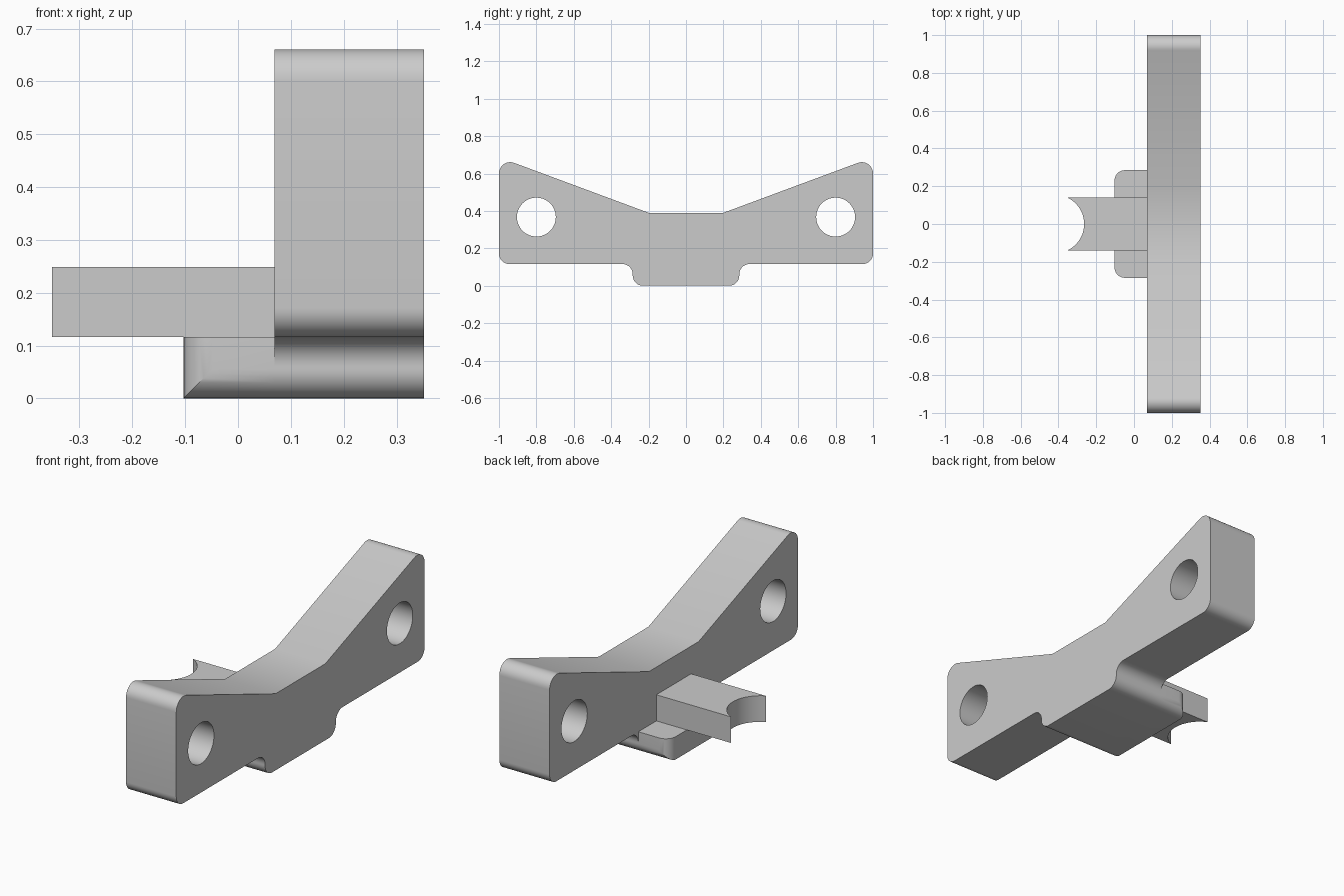
import bpy
import bmesh
import math
from mathutils import Vector

if "Cube" in bpy.data.objects:
    bpy.data.objects.remove(bpy.data.objects["Cube"])

# Single grey finish
grey = bpy.data.materials.new("plain grey")
grey.use_nodes = True
colour = (0.6, 0.6, 0.6, 1)
grey.diffuse_color = colour
grey.node_tree.nodes["Principled BSDF"].inputs["Base Color"].default_value = colour


def rounded(corners, steps=10):
    """Outline from (u, v, radius) corners, each replaced by an arc."""
    points = []
    for i, (u, v, r) in enumerate(corners):
        p = Vector((u, v))
        if r == 0:
            points.append(p)
            continue
        to_prev = (Vector(corners[i - 1][:2]) - p).normalized()
        to_next = (Vector(corners[(i + 1) % len(corners)][:2]) - p).normalized()
        half = to_prev.angle(to_next) / 2
        centre = p + (to_prev + to_next).normalized() * r / math.sin(half)
        tangent = r / math.tan(half)
        a = p + to_prev * tangent - centre
        b = p + to_next * tangent - centre
        sweep = math.pi - 2 * half
        for k in range(steps + 1):
            t = sweep * k / steps
            points.append(centre + (a * math.sin(sweep - t) + b * math.sin(t)) / math.sin(sweep))
    return points


def circle(cu, cv, r, n=48):
    return [(cu + r * math.cos(math.tau * k / n), cv + r * math.sin(math.tau * k / n))
            for k in range(n)]


def slab(name, outline, axis, low, high):
    """Extrude an outline along x (outline in y, z) or z (outline in x, y)."""
    def place(u, v, w):
        return (w, u, v) if axis == "x" else (u, v, w)
    bm = bmesh.new()
    base = bm.faces.new([bm.verts.new(place(u, v, low)) for u, v in outline])
    new = bmesh.ops.extrude_face_region(bm, geom=[base], use_keep_orig=True)["geom"]
    shift = Vector(place(0, 0, high - low))
    bmesh.ops.translate(bm, vec=shift, verts=[g for g in new if isinstance(g, bmesh.types.BMVert)])
    bmesh.ops.recalc_face_normals(bm, faces=bm.faces)
    mesh = bpy.data.meshes.new(name)
    bm.to_mesh(mesh)
    bm.free()
    mesh.materials.append(grey)
    obj = bpy.data.objects.new(name, mesh)
    bpy.context.collection.objects.link(obj)
    return obj


def activate(obj):
    bpy.ops.object.select_all(action="DESELECT")
    obj.select_set(True)
    bpy.context.view_layer.objects.active = obj


def carve(target, cutter, operation):
    mod = target.modifiers.new("carve", "BOOLEAN")
    mod.operation = operation
    mod.solver = "EXACT"
    mod.object = cutter
    activate(target)
    bpy.ops.object.modifier_apply(modifier=mod.name)
    bpy.data.objects.remove(cutter)


PLATE_X, BACK_X, FOOT_X = 0.069, 0.352, -0.103
FOOT_Y, FOOT_TOP, R = 0.285, 0.116, 0.055

# Winged plate: right half of the outline, then mirrored
half = [(FOOT_Y, 0, R), (FOOT_Y, FOOT_TOP, R), (1, FOOT_TOP, R),
        (1, 0.687, 0.06), (0.2, 0.39, 0)]
mirrored = [(-u, v, r) for u, v, r in reversed(half)]
plate = slab("winged_plate", rounded(half + mirrored), "x", PLATE_X, BACK_X)

# Bolt holes
for side in (-1, 1):
    hole = slab("hole_cutter", circle(side * 0.8, 0.367, 0.104), "x", 0, 0.5)
    carve(plate, hole, "DIFFERENCE")

# Foot: rounded lower edges crossed with rounded plan corners
foot = slab("foot", rounded([(-FOOT_Y, 0, R), (FOOT_Y, 0, R),
                             (FOOT_Y, FOOT_TOP, 0), (-FOOT_Y, FOOT_TOP, 0)]),
            "x", FOOT_X, PLATE_X)
plan = slab("plan_cutter", rounded([(FOOT_X, -FOOT_Y, R), (0.2, -FOOT_Y, 0),
                                    (0.2, FOOT_Y, 0), (FOOT_X, FOOT_Y, R)]),
            "z", -0.1, 0.2)
carve(foot, plan, "INTERSECT")

# Arm with a concave cradle at its tip
ARM_Y, CRADLE_R, CRADLE_X = 0.14, 0.155, -0.419
spread = math.asin(ARM_Y / CRADLE_R)
cradle = []
for k in range(25):
    a = spread * (1 - k / 12)
    cradle.append((CRADLE_X + CRADLE_R * math.cos(a), CRADLE_R * math.sin(a)))
arm = slab("cradle_arm", [(PLATE_X, -ARM_Y), (PLATE_X, ARM_Y)] + cradle, "z", FOOT_TOP, 0.249)

# Smooth arcs, sharp edges
for part in (plate, foot, arm):
    activate(part)
    bpy.ops.object.shade_smooth_by_angle(angle=math.radians(30))
